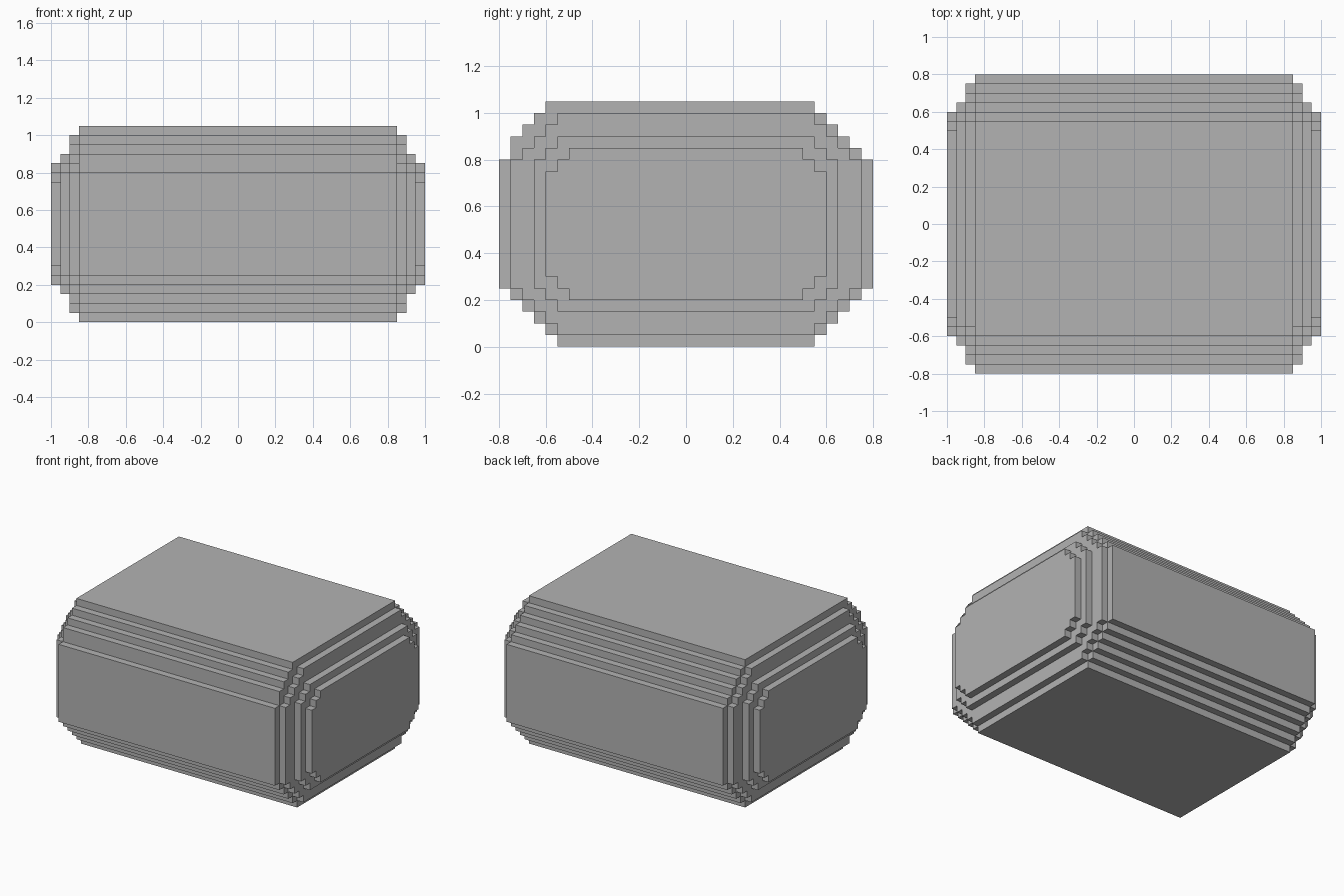
import bpy
import bmesh
from mathutils import Vector

STEP = 0.05

cube = bpy.data.objects.get("Cube")
if cube:
    bpy.data.objects.remove(cube, do_unlink=True)

grey = bpy.data.materials.new("plain grey")
grey.use_nodes = True
colour = (0.45, 0.45, 0.45, 1)
grey.diffuse_color = colour
grey.node_tree.nodes["Principled BSDF"].inputs["Base Color"].default_value = colour


def stairs(half_depth, edge, steps, side, rise, lip=False):
    """Stepped corner in y, z, going from the side wall to the cap."""
    points = []
    for k in range(steps):
        y = half_depth - STEP * k
        if lip and k > 1:
            y += STEP
        for level in (k - 1, k):
            # the side wall begins at the edge itself
            z = edge + rise * STEP * max(level, 0)
            point = (round(side * y, 3), round(z, 3))
            if point not in points:
                points.append(point)
    return points


def stepped_bar(name, half_length, half_depth, low, high, steps, lip=False):
    """Extrude a stepped outline along x."""
    outline = stairs(half_depth, low, steps, 1, -1)[::-1]
    outline += stairs(half_depth, high, steps, 1, 1)
    outline += stairs(half_depth, high, steps, -1, 1, lip)[::-1]
    outline += stairs(half_depth, low, steps, -1, -1)

    bm = bmesh.new()
    cap = bm.faces.new([bm.verts.new((-half_length, y, z)) for y, z in outline])
    end = bmesh.ops.extrude_face_region(bm, geom=[cap])["geom"]
    moved = [v for v in end if isinstance(v, bmesh.types.BMVert)]
    bmesh.ops.translate(bm, verts=moved, vec=Vector((2 * half_length, 0, 0)))
    bmesh.ops.recalc_face_normals(bm, faces=bm.faces)

    mesh = bpy.data.meshes.new(name)
    bm.to_mesh(mesh)
    bm.free()
    mesh.materials.append(grey)
    bpy.context.collection.objects.link(bpy.data.objects.new(name, mesh))


# Main block, with a slightly fuller upper front edge
stepped_bar("main_block", 0.85, 0.8, 0.25, 0.8, 6, lip=True)
# Progressively smaller layers that emerge from both ends
stepped_bar("inner_end_layers", 0.9, 0.75, 0.25, 0.8, 5)
stepped_bar("middle_end_layers", 0.95, 0.65, 0.25, 0.8, 3)
stepped_bar("outer_end_layers", 1.0, 0.6, 0.3, 0.75, 3)
